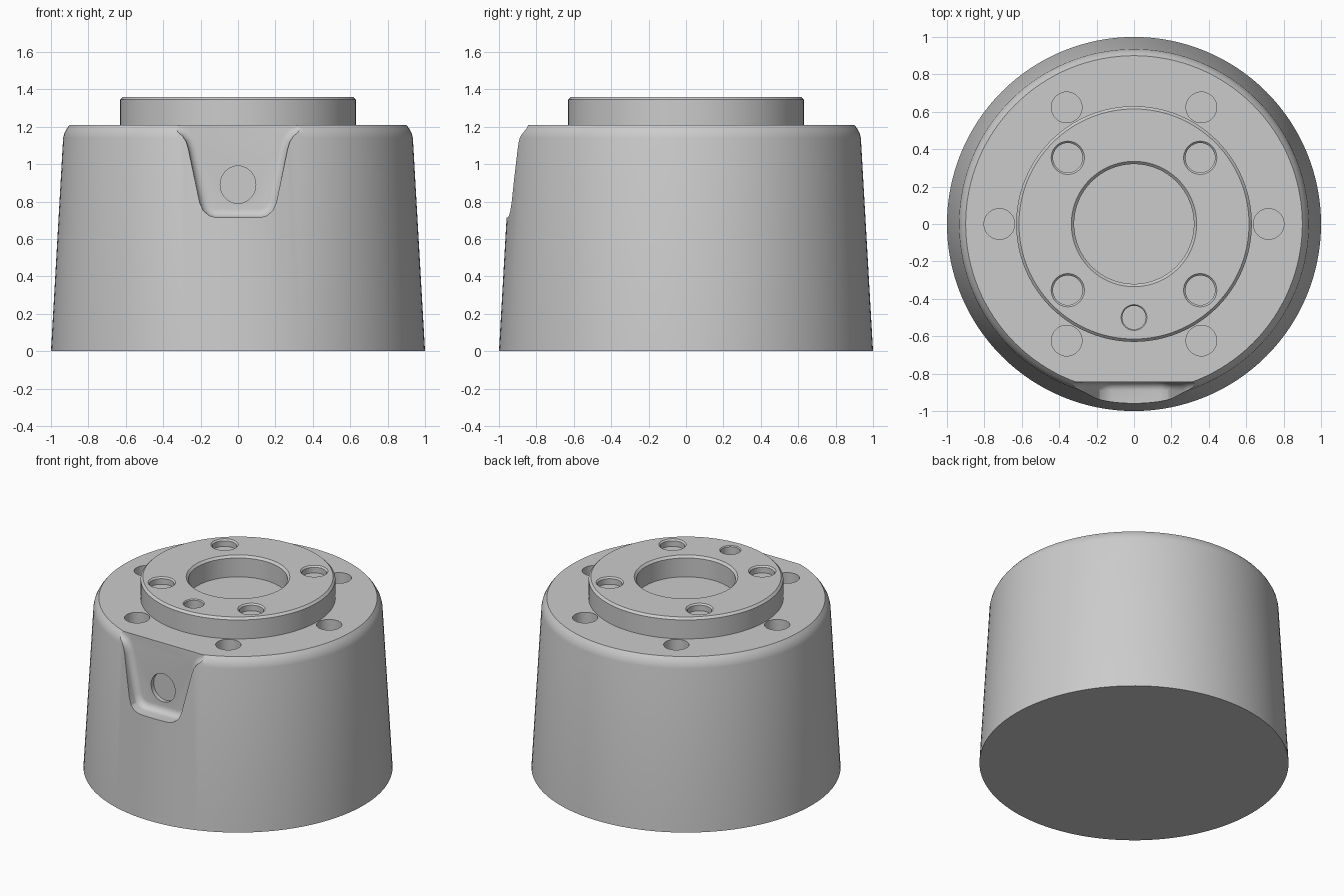
import bpy, bmesh, math
from mathutils import Vector

if "Cube" in bpy.data.objects:
    bpy.data.objects.remove(bpy.data.objects["Cube"], do_unlink=True)

grey = bpy.data.materials.new("machined_grey")
grey.use_nodes = True
COLOUR = (0.6, 0.6, 0.6, 1)
grey.diffuse_color = COLOUR
grey.node_tree.nodes["Principled BSDF"].inputs["Base Color"].default_value = COLOUR


def loft(name, loops, closed=False):
    """Skin a list of equal-length loops; cap the ends unless it closes on itself."""
    bm = bmesh.new()
    rows = [[bm.verts.new(p) for p in loop] for loop in loops]
    n = len(rows[0])
    pairs = list(zip(rows, rows[1:]))
    if closed:
        pairs.append((rows[-1], rows[0]))
    else:
        bm.faces.new(rows[0])
        bm.faces.new(rows[-1])
    for a, b in pairs:
        for i in range(n):
            j = (i + 1) % n
            bm.faces.new((a[i], a[j], b[j], b[i]))
    bmesh.ops.recalc_face_normals(bm, faces=bm.faces)
    mesh = bpy.data.meshes.new(name)
    bm.to_mesh(mesh)
    bm.free()
    mesh.materials.append(grey)
    obj = bpy.data.objects.new(name, mesh)
    bpy.context.collection.objects.link(obj)
    return obj


def lathe(name, profile, sides, closed=False):
    turn = [math.tau * i / sides for i in range(sides)]
    return loft(name, [[(r * math.cos(t), r * math.sin(t), z) for t in turn]
                       for r, z in profile], closed)


def activate(obj):
    bpy.ops.object.select_all(action='DESELECT')
    obj.select_set(True)
    bpy.context.view_layer.objects.active = obj


def cut(target, cutter):
    cutter.hide_render = True
    activate(target)
    mod = target.modifiers.new("cut", 'BOOLEAN')
    mod.operation = 'DIFFERENCE'
    mod.solver = 'EXACT'
    mod.object = cutter
    bpy.ops.object.modifier_apply(modifier=mod.name)
    bpy.data.objects.remove(cutter, do_unlink=True)


def drill(target, x, y, top, radius, depth, chamfer=0):
    profile = [(radius, top - depth), (radius, top + 0.05)]
    if chamfer:
        wide = radius + chamfer
        profile[1:] = [(radius, top - chamfer), (wide, top), (wide, top + 0.05)]
    tool = lathe("drill_cutter", profile, 40)
    tool.location = (x, y, 0)
    cut(target, tool)


# Tapered body with a softened rim
TOP, CAP = 1.21, 1.36
body = lathe("tapered_body", [(1, 0), (0.935, 1.14), (0.929, 1.165),
                              (0.916, 1.19), (0.9, TOP)], 128)

# Raised ring with a chamfered bore
ring = lathe("raised_ring", [(0.63, TOP - 0.01), (0.63, 1.345), (0.615, CAP),
                             (0.335, CAP), (0.32, 1.345), (0.32, TOP - 0.01)],
             128, closed=True)

# Six bolt holes around the body
for k in range(6):
    a = math.tau * k / 6
    drill(body, 0.72 * math.cos(a), 0.72 * math.sin(a), TOP, 0.082, 0.3)

# Four countersunk holes and one small pin hole in the ring
for sx in (-1, 1):
    for sy in (-1, 1):
        drill(ring, sx * 0.354, sy * 0.354, CAP, 0.079, 0.05, 0.01)
drill(ring, 0, -0.5, CAP, 0.063, 0.14, 0.006)

# Flared front pocket with a rounded inner edge
half = [(0.12, 0.715), (0.155, 0.725), (0.185, 0.75), (0.205, 0.795),
        (0.265, 1.08), (0.277, 1.12), (0.297, 1.15), (0.33, 1.17),
        (0.5, 1.185), (0.5, 1.3)]
outline = [Vector(p) for p in half] + [Vector((-x, z)) for x, z in reversed(half)]


def inset(points, d):
    result = []
    for i, p in enumerate(points):
        a = (p - points[i - 1]).normalized()
        b = (points[(i + 1) % len(points)] - p).normalized()
        na, nb = Vector((-a.y, a.x)), Vector((-b.y, b.x))
        result.append(p + (na + nb) * d / (1 + na.dot(nb)))
    return result


BACK, FILLET = -0.845, 0.045
loops = []
for k in range(7):
    a = math.radians(15 * k)
    y = BACK - FILLET * (1 - math.cos(a))
    loops.append([(p.x, y, p.y) for p in inset(outline, FILLET * (1 - math.sin(a)))])
loops.append([(p.x, -1.2, p.y) for p in outline])
cut(body, loft("pocket_cutter", loops))

# Shallow round recess in the pocket wall
recess = lathe("recess_cutter", [(0.1, -0.03), (0.1, 0.05)], 40)
recess.scale.x = 0.95
recess.rotation_euler.x = math.pi / 2
recess.location = (0, BACK, 0.89)
cut(body, recess)

# Smooth the round walls, keep machined edges crisp
for obj in (body, ring):
    activate(obj)
    bpy.ops.object.shade_smooth_by_angle(angle=math.radians(25))
